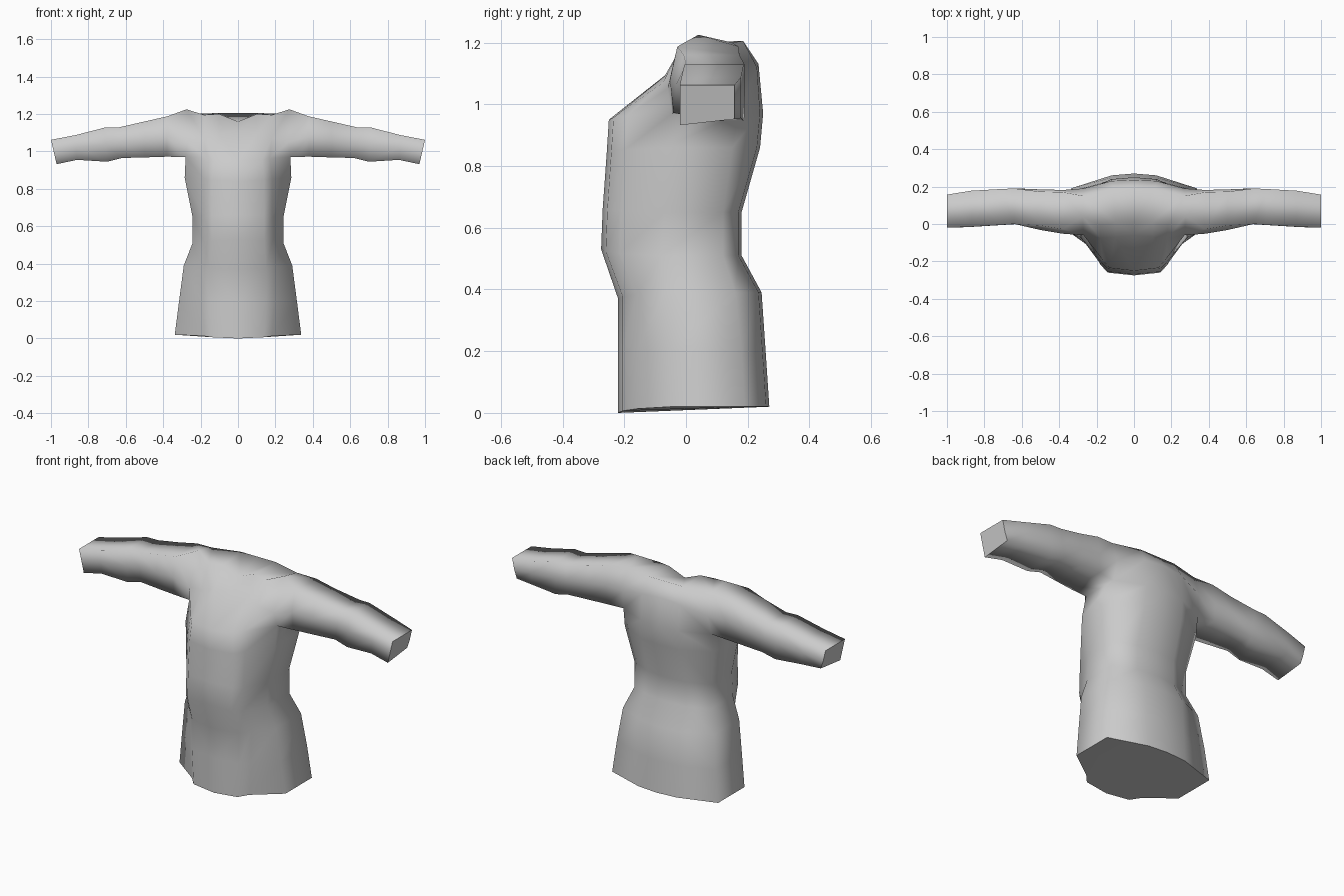
import bpy, bmesh

if "Cube" in bpy.data.objects:
    bpy.data.objects.remove(bpy.data.objects["Cube"])

cloth = bpy.data.materials.new("grey cloth")
cloth.diffuse_color = (0.6, 0.6, 0.6, 1)
cloth.use_nodes = True
cloth.node_tree.nodes["Principled BSDF"].inputs["Base Color"].default_value = cloth.diffuse_color

bm = bmesh.new()


def ring(points):
    return [bm.verts.new(p) for p in points]


def half_section(zf, zb, yf, yb, w, sf, sb, xf):
    """Half torso outline from front centre round the side to back centre."""
    flat = [(0, yf), (xf, yf + .015), (xf * 1.3, yf + .06), (w, sf),
            (w, sb), (.12, yb - .01), (0, yb)]
    return ring([(x, y, zf + (zb - zf) * min(1, i / 3))
                 for i, (x, y) in enumerate(flat)])


def close_half(r):
    """Cap a half outline with strips running front to back."""
    return [bm.faces.new(f) for f in ((r[0], r[1], r[5], r[6]),
                                      (r[1], r[2], r[4], r[5]),
                                      (r[2], r[3], r[4]))]


# Torso from hem to armpit
torso = [half_section(*s) for s in (
    (0, .02, -.22, .27, .338, -.05, .19, .14),
    (.20, .20, -.22, .258, .315, -.06, .18, .15),
    (.37, .39, -.22, .245, .29, -.07, .16, .15),
    (.53, .51, -.275, .18, .243, -.08, .12, .14),
    (.66, .65, -.27, .18, .243, -.07, .12, .14),
    (.84, .86, -.257, .24, .285, -.07, .15, .14),
    (.95, .97, -.25, .25, .28, -.045, .17, .13))]

# Chest slope and shoulder line with the neck dip
torso.append(ring([(0, -.06, 1.10), (.10, -.07, 1.09), (.18, -.075, 1.07),
                   (.27, -.06, 1.05), (.27, .19, 1.08), (.12, .23, 1.12),
                   (0, .235, 1.13)]))
torso.append(ring([(0, .01, 1.16), (.10, .01, 1.20), (.18, -.01, 1.195),
                   (.275, .04, 1.225), (.27, .15, 1.20), (.11, .185, 1.205),
                   (0, .185, 1.205)]))

# Skin the torso, leaving the armhole open
for k, (a, b) in enumerate(zip(torso, torso[1:])):
    for i in range(6):
        if k < 6 or i != 3:
            bm.faces.new((a[i], a[i + 1], b[i + 1], b[i]))
close_half(torso[-1])
hem = close_half(torso[0])

# Sleeve, extruded ring by ring from the armhole
arm, mid, top = torso[6], torso[7], torso[8]
prev = [arm[3], mid[3], top[3], top[4], mid[4], arm[4]]
for x, xb, yf, yb, zt, zb in (
        (.38, .38, -.04, .182, 1.187, .972),
        (.50, .50, -.02, .185, 1.16, .968),
        (.64, .62, 0, .19, 1.128, .965),
        (.71, .70, -.005, .187, 1.128, .945),
        (.87, .86, -.015, .178, 1.087, .955),
        (1.0, .97, -.02, .157, 1.062, .932)):
    zm, xm = (zt + zb) / 2, (x + xb) / 2
    bulge = .012 if x < .6 else 0
    cur = ring([(xb, yf, zb), (xm, yf - bulge, zm), (x, yf + bulge, zt),
                (x, yb - bulge, zt), (xm, yb, zm),
                (xb, yb, zb + (.02 if x > .9 else 0))])
    for i in range(6):
        j = (i + 1) % 6
        bm.faces.new((prev[i], prev[j], cur[j], cur[i]))
    prev = cur
cuff = bm.faces.new(prev)

# Smooth cloth with crisp cuff and hem edges
bmesh.ops.recalc_face_normals(bm, faces=bm.faces)
for f in bm.faces:
    f.smooth = True
cuff.smooth = False
for e in bm.edges:
    caps = [f for f in e.link_faces if f is cuff or f in hem]
    if len(caps) == 1 and len(e.link_faces) == 2:
        e.smooth = False
# Make sure the half shell faces outward
bm.normal_update()
if cuff.normal.x < 0:
    bmesh.ops.reverse_faces(bm, faces=bm.faces)

mesh = bpy.data.meshes.new("tunic")
bm.to_mesh(mesh)
bm.free()
mesh.materials.append(cloth)
tunic = bpy.data.objects.new("tunic", mesh)
bpy.context.collection.objects.link(tunic)

# Left half
mirror = tunic.modifiers.new("Mirror", 'MIRROR')
mirror.use_axis[0] = True
mirror.use_clip = True
mirror.merge_threshold = .001
